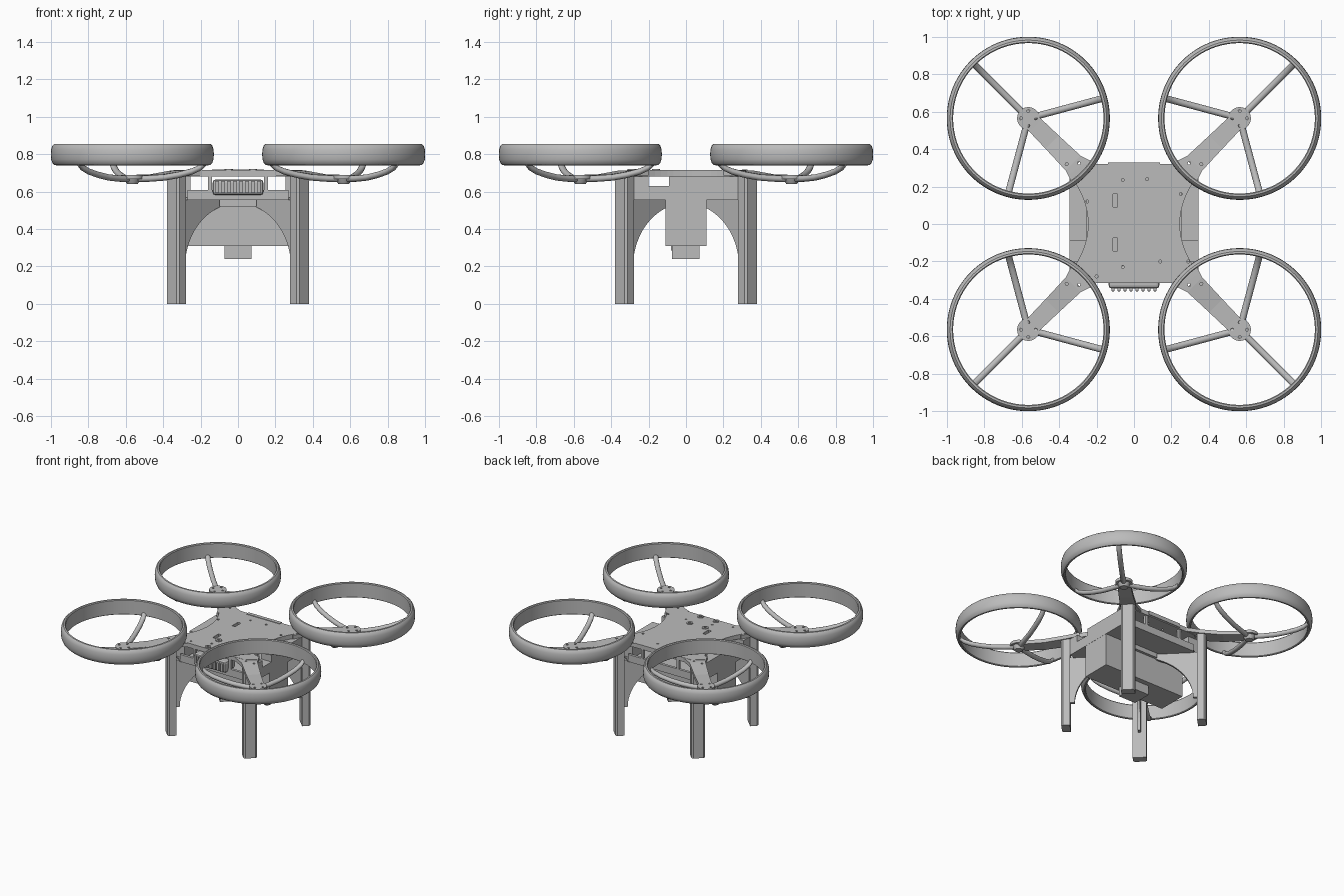
import bpy, bmesh, math
from mathutils import Matrix, Vector

cube = bpy.data.objects.get("Cube")
if cube:
    bpy.data.objects.remove(cube, do_unlink=True)

GREY = (0.5, 0.5, 0.5, 1)
mat = bpy.data.materials.new("light_grey")
mat.use_nodes = True
mat.diffuse_color = GREY
mat.node_tree.nodes["Principled BSDF"].inputs["Base Color"].default_value = GREY


def finish(name, bm, matrix=None, smooth=False, bevel=0):
    bmesh.ops.recalc_face_normals(bm, faces=bm.faces)
    if matrix:
        bm.transform(matrix)
    me = bpy.data.meshes.new(name)
    bm.to_mesh(me)
    bm.free()
    me.materials.append(mat)
    ob = bpy.data.objects.new(name, me)
    bpy.context.collection.objects.link(ob)
    if bevel:
        mod = ob.modifiers.new("bevel", "BEVEL")
        mod.width, mod.segments = bevel, 2
    if smooth:
        bpy.ops.object.select_all(action="DESELECT")
        ob.select_set(True)
        bpy.context.view_layer.objects.active = ob
        bpy.ops.object.shade_smooth_by_angle(angle=math.radians(35))
    return ob


def box(name, lo, hi, bevel=0):
    lo, hi = Vector(lo), Vector(hi)
    bm = bmesh.new()
    bmesh.ops.create_cube(bm, size=1)
    m = Matrix.Translation((lo + hi) / 2) @ Matrix.Diagonal((*(hi - lo), 1))
    return finish(name, bm, m, bevel=bevel)


def prism(name, outline, z0, z1, matrix=None, bevel=0):
    bm = bmesh.new()
    face = bm.faces.new([bm.verts.new((x, y, z0)) for x, y in outline])
    ext = bmesh.ops.extrude_face_region(bm, geom=[face])
    verts = [v for v in ext["geom"] if isinstance(v, bmesh.types.BMVert)]
    bmesh.ops.translate(bm, vec=(0, 0, z1 - z0), verts=verts)
    return finish(name, bm, matrix, bevel=bevel)


def lathe(name, profile, matrix, closed=False, steps=64):
    """Spin a radius/height profile around the local z axis."""
    bm = bmesh.new()
    verts = [bm.verts.new((r, 0, z)) for r, z in profile]
    edges = [bm.edges.new(p) for p in zip(verts, verts[1:])]
    if closed:
        edges.append(bm.edges.new((verts[-1], verts[0])))
    bmesh.ops.spin(bm, geom=verts + edges, cent=(0, 0, 0), axis=(0, 0, 1),
                   angle=math.tau, steps=steps)
    bmesh.ops.remove_doubles(bm, verts=bm.verts, dist=1e-5)
    return finish(name, bm, matrix, smooth=True)


def loft(name, rings, matrix=None, smooth=False):
    """Skin a row of equal-sized cross-sections and cap both ends."""
    bm = bmesh.new()
    rows = [[bm.verts.new(p) for p in ring] for ring in rings]
    n = len(rows[0])
    for a, b in zip(rows, rows[1:]):
        for i in range(n):
            j = (i + 1) % n
            bm.faces.new((a[i], a[j], b[j], b[i]))
    bm.faces.new(rows[0])
    bm.faces.new(rows[-1])
    return finish(name, bm, matrix, smooth=smooth)


def turn(deg):
    return Matrix.Rotation(math.radians(deg), 4, "Z")


# Screw holes and slots, cut through the deck, arms and hubs
HUB = 0.565
R2 = math.sqrt(2)
holes = [(0.29, -0.2), (0.14, -0.2), (-0.06, 0.235), (-0.06, -0.23),
         (0.25, 0.16), (-0.25, 0.12), (-0.2, -0.28), (0.07, 0.24)]
for sx in (-1, 1):
    for sy in (-1, 1):
        holes += [(sx * (HUB + dx), sy * (HUB + dy))
                  for dx, dy in ((0.04, 0), (-0.04, 0), (0, 0.04), (0, -0.04))]
        holes += [(sx * 0.295, sy * 0.325), (sx * 0.36, sy * 0.32)]
bm = bmesh.new()
for x, y in holes:
    bmesh.ops.create_cone(bm, cap_ends=True, segments=12, radius1=0.008, radius2=0.008,
                          depth=0.2, matrix=Matrix.Translation((x, y, 0.7)))
for y in (0.125, -0.11):
    bmesh.ops.create_cube(bm, size=1, matrix=Matrix.Translation((-0.1, y, 0.7))
                          @ Matrix.Diagonal((0.026, 0.07, 0.2, 1)))
cutter = finish("hole_cutter", bm)
cutter.hide_render = True
cutter.display_type = "WIRE"


def drill(ob):
    mod = ob.modifiers.new("holes", "BOOLEAN")
    mod.operation, mod.solver, mod.object = "DIFFERENCE", "EXACT", cutter


# Deck with concave sides
waist = [(0.245 + 0.1 * (t / 8) ** 2, 0.265 * t / 8) for t in range(-8, 9)]
side = [(0.27, -0.315)] + waist + [(0.27, 0.322)]
deck = prism("top_deck", side + [(-x, y) for x, y in reversed(side)], 0.682, 0.715)
drill(deck)
box("rear_lip", (-0.14, 0.3, 0.69), (0.14, 0.328, 0.719))
for x in (-0.05, 0.08):
    for y in (-0.16, -0.29):
        lathe("grommet", [(0.01, 0.714), (0.01, 0.721), (0.022, 0.721), (0.022, 0.714)],
              Matrix.Translation((x, y, 0)), closed=True, steps=20)

# Lower body: floor, side pods with a cable notch, low end walls
floor = [(0.345, -0.26), (0.345, 0.26), (0.27, 0.315), (-0.27, 0.315),
         (-0.345, 0.26), (-0.345, -0.26), (-0.27, -0.315), (0.27, -0.315)]
prism("floor_plate", floor, 0.555, 0.57)
for s in (-1, 1):
    x0, x1 = sorted((s * 0.255, s * 0.345))
    box("pod_base", (x0, -0.28, 0.555), (x1, 0.28, 0.63))
    box("pod_front", (x0, -0.28, 0.63), (x1, -0.2, 0.682))
    box("pod_rear", (x0, -0.09, 0.63), (x1, 0.28, 0.682))
    y0, y1 = sorted((s * 0.295, s * 0.315))
    box("end_wall", (-0.27, y0, 0.555), (0.27, y1, 0.61))
    for x in (-0.15, 0.15):
        box("end_post", (x - 0.01, y0, 0.6), (x + 0.01, y1, 0.69))

# Hanging payload bay and camera
box("payload_bay", (-0.344, -0.11, 0.31), (0.344, 0.11, 0.56))
box("bay_collar", (-0.1, -0.13, 0.52), (0.1, 0.13, 0.56))
box("camera_block", (-0.072, -0.075, 0.24), (0.072, 0.072, 0.315))
box("camera_lens", (-0.025, -0.08, 0.285), (0.025, -0.07, 0.312))

# Ribbed battery at the front
box("battery", (-0.135, -0.345, 0.582), (0.135, -0.22, 0.665), bevel=0.015)
for i in range(8):
    x = (i - 3.5) * 0.032
    box("battery_rib", (x - 0.009, -0.36, 0.592), (x + 0.009, -0.335, 0.657), bevel=0.004)

# Shapes shared by the four corners; local +x points outward
duct_profile = [(0.402, 0.745), (0.402, 0.85), (0.407, 0.856), (0.418, 0.855),
                (0.428, 0.845), (0.434, 0.825), (0.436, 0.8), (0.434, 0.772),
                (0.427, 0.752), (0.416, 0.742), (0.407, 0.741)]
motor_profile = [(0, 0.64), (0.028, 0.64), (0.036, 0.652), (0.046, 0.676), (0, 0.676)]
hub_profile = [(0, 0.668), (0.06, 0.668), (0.06, 0.69), (0, 0.69)]
strut_path = [(0.02, 0.668), (0.1, 0.67), (0.18, 0.676), (0.26, 0.69),
              (0.33, 0.708), (0.38, 0.73), (0.412, 0.76)]
arm_sections = [(0.37, 0.085, 0.714), (0.46, 0.056, 0.712), (0.62, 0.05, 0.692),
                (HUB * R2, 0.045, 0.689)]
leg_half_d, leg_half_w, chamfer = 0.03, 0.048, 0.012
leg_outline = [(-leg_half_d, -leg_half_w), (leg_half_d - chamfer, -leg_half_w),
               (leg_half_d, -leg_half_w + chamfer), (leg_half_d, leg_half_w - chamfer),
               (leg_half_d - chamfer, leg_half_w), (-leg_half_d, leg_half_w)]
arch = [(0.29 * math.cos(a), 0.2 + 0.34 * math.sin(a))
        for a in (math.radians(5 * k) for k in range(0, 15))]
fin_outline = [(r * R2, z) for r, z in arch + [(0.08, 0.558), (0.32, 0.558), (0.32, 0.2)]]

for k in range(4):
    angle = 45 + 90 * k
    out = turn(angle)
    at_hub = out @ Matrix.Translation((HUB * R2, 0, 0))

    # Duct, hub and motor
    lathe("rotor_duct", duct_profile, at_hub, closed=True, steps=96)
    drill(lathe("rotor_hub", hub_profile, at_hub, steps=32))
    lathe("motor_mount", motor_profile, at_hub, steps=24)

    # Three curved struts under the duct
    for turn_deg in (0, 120, 240):
        rings = [[(r, 0.018 * math.cos(a), z + 0.017 * math.sin(a))
                  for a in (math.tau * i / 12 for i in range(12))] for r, z in strut_path]
        loft("duct_strut", rings, at_hub @ turn(turn_deg), smooth=True)

    # Arm sloping down from the deck to the hub
    rings = [[(x, -w, z - 0.028), (x, w, z - 0.028), (x, w, z), (x, -w, z)]
             for x, w, z in arm_sections]
    drill(loft("arm", rings, out))

    # Leg and the arched fin behind it
    prism("leg", leg_outline, 0, 0.69, out @ Matrix.Translation((0.333 * R2, 0, 0)))
    upright = Matrix.Rotation(math.pi / 2, 4, "X")
    prism("arched_fin", fin_outline, -0.01, 0.01, out @ upright)
